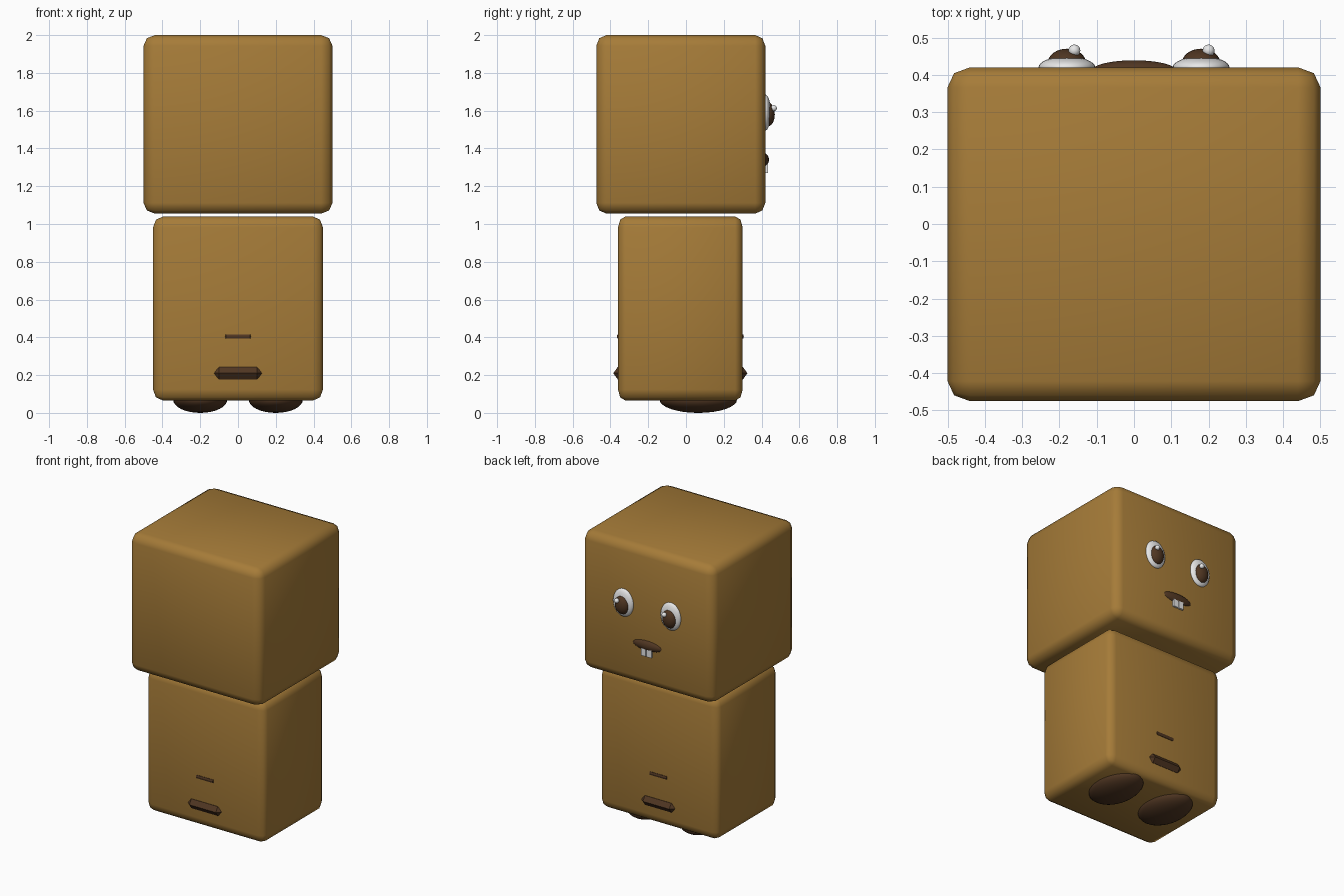
import bpy
import bmesh
from mathutils import Matrix, Vector

cube = bpy.data.objects.get("Cube")
if cube:
    bpy.data.objects.remove(cube, do_unlink=True)


def make_material(name, rgb, roughness=0.6):
    mat = bpy.data.materials.new(name)
    mat.use_nodes = True
    color = (*rgb, 1.0)
    mat.diffuse_color = color
    shader = mat.node_tree.nodes["Principled BSDF"]
    shader.inputs["Base Color"].default_value = color
    shader.inputs["Roughness"].default_value = roughness
    return mat


GOLD = make_material("golden_brown", (0.38, 0.2, 0.04))
BROWN = make_material("dark_brown", (0.08, 0.037, 0.016))
WHITE = make_material("white", (0.8, 0.8, 0.8))


def finish(name, bm, mat, smooth=True):
    mesh = bpy.data.meshes.new(name)
    bmesh.ops.recalc_face_normals(bm, faces=bm.faces)
    for face in bm.faces:
        face.smooth = smooth
    bm.to_mesh(mesh)
    bm.free()
    mesh.materials.append(mat)
    obj = bpy.data.objects.new(name, mesh)
    bpy.context.collection.objects.link(obj)
    return obj


def placed(center, size):
    return Matrix.Translation(center) @ Matrix.Diagonal((*size, 1))


def box(name, low, high, mat, bevel=0.0):
    """Box between two corners; the rounding scales with the box."""
    low, high = Vector(low), Vector(high)
    bm = bmesh.new()
    bmesh.ops.create_cube(bm, size=1)
    if bevel:
        bmesh.ops.bevel(bm, geom=bm.edges[:], offset=bevel, segments=2,
                        profile=0.5, affect='EDGES')
    bm.transform(placed((low + high) / 2, high - low))
    return finish(name, bm, mat, smooth=bevel > 0)


def ellipsoid(name, center, radii, mat):
    bm = bmesh.new()
    bmesh.ops.create_uvsphere(bm, u_segments=32, v_segments=16, radius=1)
    bm.transform(placed(center, radii))
    return finish(name, bm, mat)


def chamfered_bar(name, center, flat, rim, half_height, mat):
    """Bar through the body with a flat top and a sharp rim at mid height."""
    bm = bmesh.new()
    for sx in (-1, 1):
        for sy in (-1, 1):
            for sz in (-1, 1):
                bm.verts.new((sx * flat[0], sy * flat[1], sz * half_height))
            bm.verts.new((sx * rim[0], sy * flat[1] * 0.93, 0))
            bm.verts.new((sx * flat[0], sy * rim[1], 0))
    bmesh.ops.convex_hull(bm, input=bm.verts[:])
    bm.transform(Matrix.Translation(center))
    return finish(name, bm, mat, smooth=False)


# Head and body
box("head", (-0.5, -0.475, 1.055), (0.5, 0.42, 2.0), GOLD, bevel=0.06)
box("body", (-0.45, -0.36, 0.065), (0.45, 0.30, 1.04), GOLD, bevel=0.06)

# Bars showing on both faces of the body
chamfered_bar("upper_bar", (0, -0.03, 0.405), (0.064, 0.333), (0.08, 0.336),
              0.011, BROWN)
chamfered_bar("lower_bar", (0, -0.03, 0.21), (0.1, 0.332), (0.15, 0.355),
              0.032, BROWN)

# Feet and eyes
for side, s in (("left", 1), ("right", -1)):
    ellipsoid(side + "_foot", (s * 0.2, 0.065, 0.07), (0.143, 0.205, 0.07), BROWN)
    x = s * 0.18
    ellipsoid(side + "_eye_white", (x, 0.42, 1.59), (0.076, 0.029, 0.095), WHITE)
    ellipsoid(side + "_iris", (x, 0.43, 1.58), (0.052, 0.04, 0.065), BROWN)
    ellipsoid(side + "_eye_glint", (x + 0.02, 0.465, 1.613), (0.016,) * 3, WHITE)
    # Front teeth
    inner, outer = sorted((s * 0.003, s * 0.04))
    box(side + "_tooth", (inner, 0.40, 1.27), (outer, 0.433, 1.33), WHITE)

# Mouth
ellipsoid("mouth", (0, 0.41, 1.34), (0.115, 0.029, 0.036), BROWN)
